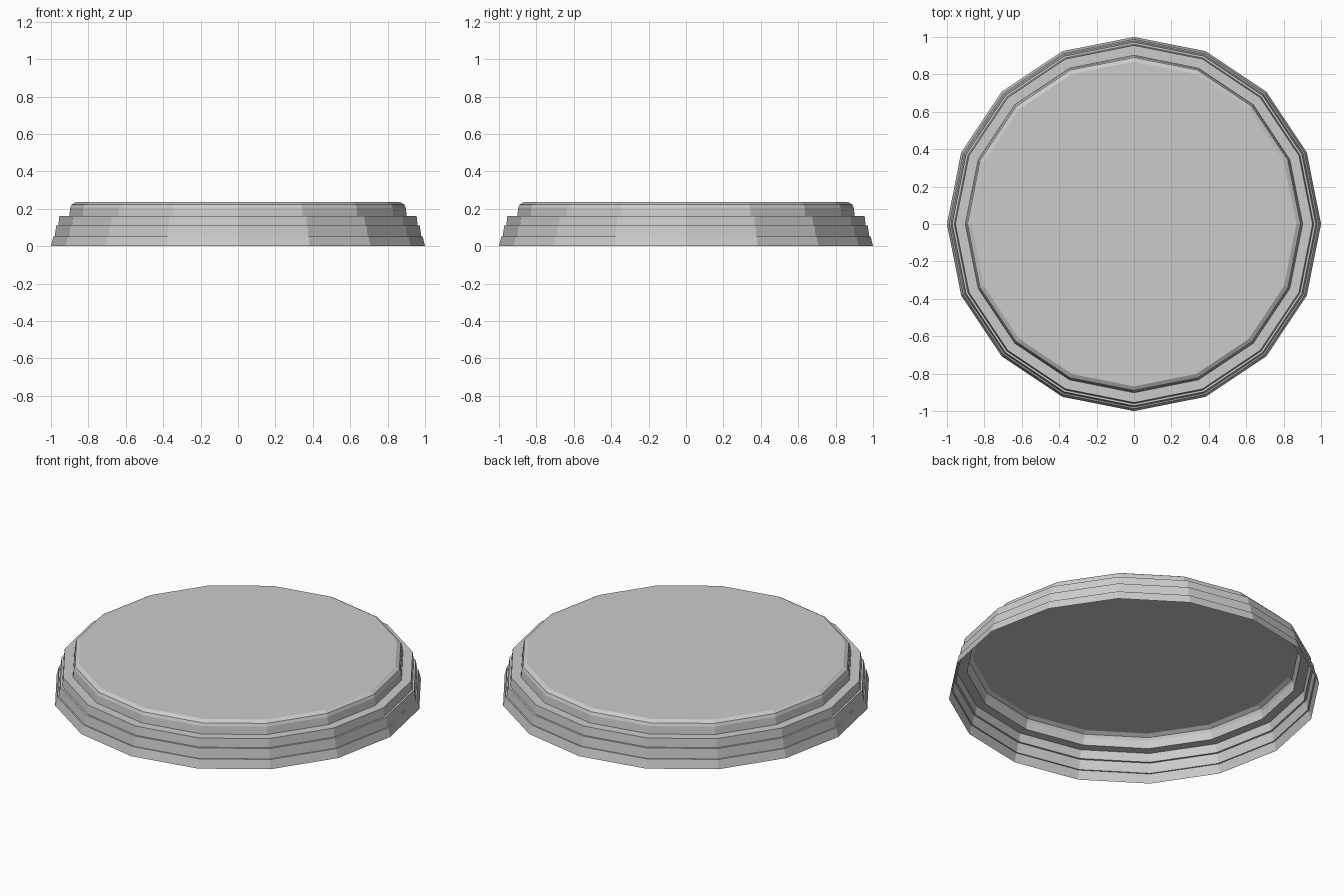
import bpy, bmesh
from math import cos, sin, tau

if "Cube" in bpy.data.objects:
    bpy.data.objects.remove(bpy.data.objects["Cube"])

SIDES = 16

# Stepped outline of the base: (radius, height), from rim to top edge
PROFILE = [(1.0, 0), (0.987, 0.052), (0.98, 0.052), (0.972, 0.11), (0.961, 0.11),
           (0.955, 0.161), (0.902, 0.161), (0.897, 0.205), (0.89, 0.222), (0.868, 0.235)]

bm = bmesh.new()
rings = [[bm.verts.new((r * cos(tau * i / SIDES), r * sin(tau * i / SIDES), z))
          for i in range(SIDES)] for r, z in PROFILE]

# Side walls and ledges
for low, high in zip(rings, rings[1:]):
    for i in range(SIDES):
        j = (i + 1) % SIDES
        bm.faces.new((low[i], low[j], high[j], high[i]))

# Flat top; the underside stays open and hollow
bm.faces.new(rings[-1])

mesh = bpy.data.meshes.new("round_base")
bm.to_mesh(mesh)
bm.free()
base = bpy.data.objects.new("round_base", mesh)
bpy.context.collection.objects.link(base)
